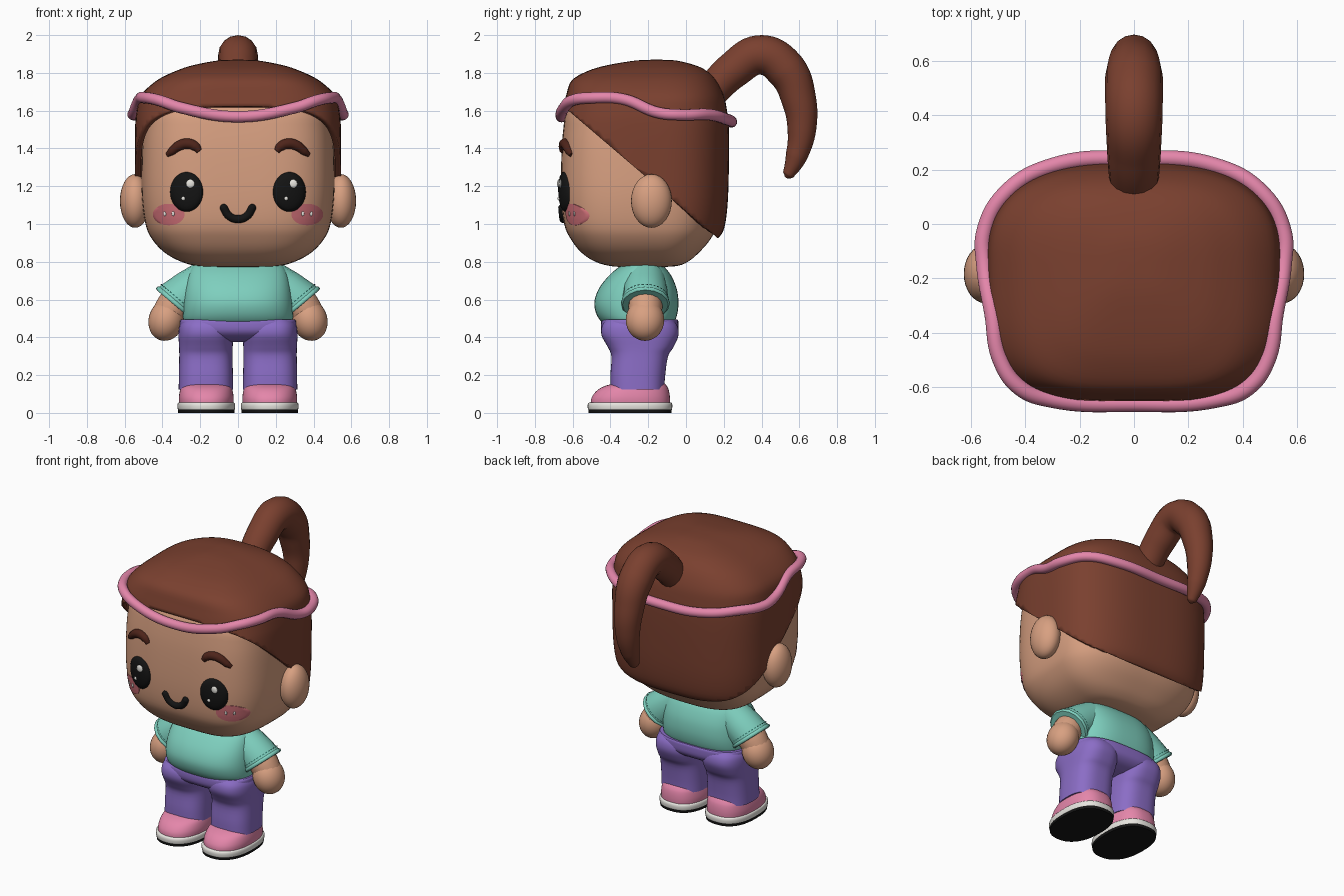
import bpy, bmesh, math
from mathutils import Vector

if "Cube" in bpy.data.objects:
    bpy.data.objects.remove(bpy.data.objects["Cube"])


def material(name, r, g, b):
    m = bpy.data.materials.new(name)
    lin = [(c / 255 / 12.92) if c < 11 else ((c / 255 + 0.055) / 1.055) ** 2.4 for c in (r, g, b)]
    m.diffuse_color = (*lin, 1)
    m.use_nodes = True
    m.node_tree.nodes["Principled BSDF"].inputs["Base Color"].default_value = m.diffuse_color
    return m


SKIN = material("skin", 216, 160, 129)
HAIR = material("brown_hair", 122, 64, 47)
BROW = material("dark_brown", 78, 36, 26)
PINK = material("pink", 228, 134, 170)
CHEEK = material("blush", 208, 112, 120)
TEAL = material("teal", 126, 207, 190)
STITCH = material("dark_teal", 50, 115, 105)
PURPLE = material("purple", 139, 109, 198)
BLACK = material("black", 20, 20, 20)
WHITE = material("white", 232, 230, 224)


def add(name, mesh, mat, angle=45):
    mesh.materials.clear()
    mesh.materials.append(mat)
    mesh.shade_smooth()
    mesh.set_sharp_from_angle(angle=math.radians(angle))
    ob = bpy.data.objects.new(name, mesh)
    bpy.context.collection.objects.link(ob)
    return ob


def from_bm(name, bm, mat, angle=45):
    mesh = bpy.data.meshes.new(name)
    bm.to_mesh(mesh)
    bm.free()
    return add(name, mesh, mat, angle)


def smooth_rows(rows, sub):
    """Catmull-Rom interpolation between profile rows."""
    rows = [Vector(r) for r in rows]
    p = [rows[0]] + rows + [rows[-1]]
    out = []
    for i in range(1, len(p) - 2):
        a, b, c, d = p[i - 1:i + 3]
        for k in range(sub):
            t = k / sub
            out.append(0.5 * (2 * b + (c - a) * t + (2 * a - 5 * b + 4 * c - d) * t * t
                              + (3 * b - a - 3 * c + d) * t ** 3))
    return out + [rows[-1]]


def loft(name, mat, rows, cx=0, yc=None, nf=2.5, nb=2.5, seg=64, sub=4, cut=None, angle=45):
    """Stack of rounded-box sections; a row is (z, half width, front y, back y)."""
    bm = bmesh.new()
    rings = []
    for z, hx, yf, yb in smooth_rows(rows, sub):
        mid = (yf + yb) / 2 if yc is None else min(max(yc, yf + 0.01), yb - 0.01)
        ring = []
        for i in range(seg):
            a = 2 * math.pi * i / seg
            c, s = math.cos(a), math.sin(a)
            n = nf if s < 0 else nb
            x = math.copysign(abs(c) ** (2 / n), c) * hx
            y = abs(s) ** (2 / n) * ((yb - mid) if s > 0 else (yf - mid))
            ring.append(bm.verts.new((cx + x, mid + y, z)))
        rings.append(ring)
    for lo, hi in zip(rings, rings[1:]):
        for i in range(seg):
            j = (i + 1) % seg
            bm.faces.new((lo[i], lo[j], hi[j], hi[i]))
    bm.faces.new(rings[0][::-1])
    bm.faces.new(rings[-1])
    if cut:
        bmesh.ops.bisect_plane(bm, geom=bm.verts[:] + bm.edges[:] + bm.faces[:],
                               plane_co=cut[0], plane_no=cut[1], clear_inner=True)
    return from_bm(name, bm, mat, angle)


def tube(name, mat, pts, radii, closed=False, poly=False, angle=60):
    cu = bpy.data.curves.new(name, 'CURVE')
    cu.dimensions = '3D'
    cu.bevel_depth, cu.bevel_resolution, cu.resolution_u = 1, 6, 10
    cu.use_fill_caps = True
    sp = cu.splines.new('POLY' if poly else 'BEZIER')
    points = sp.points if poly else sp.bezier_points
    points.add(len(pts) - 1)
    for p, co, r in zip(points, pts, radii):
        p.co = (*co, 1) if poly else co
        p.radius = r
        if not poly:
            p.handle_left_type = p.handle_right_type = 'AUTO'
    sp.use_cyclic_u = closed
    tmp = bpy.data.objects.new(name + "_path", cu)
    bpy.context.collection.objects.link(tmp)
    dg = bpy.context.evaluated_depsgraph_get()
    mesh = bpy.data.meshes.new_from_object(tmp.evaluated_get(dg))
    bpy.data.objects.remove(tmp)
    return add(name, mesh, mat, angle)


def ball(name, mat, loc, size, tilt=0, seg=32):
    bm = bmesh.new()
    bmesh.ops.create_uvsphere(bm, u_segments=seg, v_segments=seg // 2, radius=1)
    ob = from_bm(name, bm, mat, 180)
    ob.location, ob.scale, ob.rotation_euler = loc, size, (0, tilt, 0)
    return ob


# Head
head = loft("head", SKIN, [
    (.772, .02, -.28, -.22), (.776, .2, -.39, -.06), (.80, .3, -.48, .01), (.85, .39, -.555, .07),
    (.92, .455, -.61, .13), (1.0, .49, -.645, .165), (1.15, .51, -.66, .19), (1.35, .51, -.66, .195),
    (1.5, .50, -.65, .19), (1.6, .48, -.63, .18), (1.68, .4, -.56, .12), (1.72, .1, -.3, 0)],
    yc=-.15, nf=3.6, nb=2.7, seg=96, angle=180)

# Hair cap, cut along a slanted hairline
hair = loft("hair_cap", HAIR, [
    (.915, .48, -.63, .16), (.97, .52, -.66, .2), (1.1, .54, -.68, .22), (1.3, .545, -.68, .227),
    (1.5, .545, -.675, .227), (1.6, .537, -.655, .217), (1.68, .515, -.635, .2), (1.76, .43, -.605, .16),
    (1.81, .33, -.52, .11), (1.84, .24, -.42, .05), (1.865, .11, -.27, -.05), (1.87, .01, -.17, -.14)],
    yc=-.15, nf=3.6, nb=2.7, seg=96, cut=((0, -.64, 1.615), (0, .854, 1)))
shell = hair.modifiers.new("thickness", 'SOLIDIFY')
shell.thickness, shell.offset = .03, -1

# Ponytail
tube("ponytail", HAIR,
     [(0, .10, 1.66), (0, .25, 1.815), (0, .40, 1.895), (0, .53, 1.815), (0, .597, 1.66),
      (0, .613, 1.5), (0, .585, 1.36), (0, .54, 1.26), (0, .53, 1.245)],
     [.085, .098, .105, .107, .092, .076, .058, .03, .008])

# Wavy headband
half = [(.3, -.645, 1.615), (.42, -.6, 1.655), (.49, -.5, 1.668), (.52, -.33, 1.66), (.55, -.15, 1.59),
        (.55, -.03, 1.578), (.47, .115, 1.58), (.3, .213, 1.555)]
loop = [(0, -.66, 1.568)] + half + [(0, .24, 1.54)] + [(-x, y, z) for x, y, z in reversed(half)]
tube("headband", PINK, loop, [.03] * len(loop), closed=True)

bpy.context.view_layer.update()


def face_y(x, z):
    hit, loc, *_ = head.ray_cast(Vector((x, -2, z)), Vector((0, 1, 0)))
    return loc.y if hit else -.5


def patch(name, mat, x, z, rx, rz, lift, dome):
    """Oval plate laid over the curved face."""
    bm = bmesh.new()
    seg, n = 40, 6
    mid = bm.verts.new((x, face_y(x, z) - lift - dome, z))
    prev = None
    for k in range(1, n + 2):
        f = min(k / n, 1)
        ring = []
        for i in range(seg):
            a = 2 * math.pi * i / seg
            px, pz = x + rx * f * math.cos(a), z + rz * f * math.sin(a)
            off = -.01 if k > n else lift + dome * math.sqrt(1 - f * f)
            ring.append(bm.verts.new((px, face_y(px, pz) - off, pz)))
        for i in range(seg):
            j = (i + 1) % seg
            bm.faces.new((prev[i], prev[j], ring[j], ring[i]) if prev else (mid, ring[i], ring[j]))
        prev = ring
    bmesh.ops.recalc_face_normals(bm, faces=bm.faces)
    if mid.normal.y > 0:
        bmesh.ops.reverse_faces(bm, faces=bm.faces)
    return from_bm(name, bm, mat, 60)


# Smile
smile = [(-.075, 1.085), (-.05, 1.045), (0, 1.026), (.05, 1.045), (.075, 1.085)]
smile = [(x, face_y(x, z), z) for x, z in smile]
tube("smile", BLACK, smile, [.021] * 5)
for end in (smile[0], smile[-1]):
    ball("smile_end", BLACK, end, (.021,) * 3, seg=16)

for s, side in ((-1, "left"), (1, "right")):
    # Face details
    patch(side + "_eye", BLACK, s * .272, 1.17, .087, .105, .005, .022)
    for dx, dz, r in ((.02, .043, .023), (-.017, -.035, .011)):
        x, z = s * .272 + dx, 1.17 + dz
        ball(side + "_eye_glint", WHITE, (x, face_y(x, z) - .024, z), (r, .009, r), seg=16)
    patch(side + "_cheek", CHEEK, s * .367, 1.05, .084, .057, .004, 0)
    for dx in (-.022, .022):
        x = s * .365 + dx
        ball(side + "_cheek_dot", WHITE, (x, face_y(x, 1.055) - .004, 1.055), (.008, .006, .013), seg=12)
    brow = [(.205, 1.385), (.225, 1.41), (.265, 1.425), (.31, 1.415), (.35, 1.385), (.375, 1.365)]
    tube(side + "_eyebrow", BROW, [(s * x, face_y(x, z), z) for x, z in brow],
         [.016, .025, .028, .027, .022, .012])
    ball(side + "_ear", SKIN, (s * .545, -.183, 1.122), (.08, .108, .142))

    # Sleeve with hem and stitching
    start, end = Vector((s * .16, -.215, .71)), Vector((s * .335, -.215, .577))
    axis = Vector((s * .64, 0, -.76))
    tube(side + "_sleeve", TEAL, [start, (start + end) / 2, end - axis * .01, end],
         [.105, .118, .121, .121], poly=True)
    tube(side + "_sleeve_hem", TEAL, [end - axis * .018, end - axis * .01, end, end + axis * .006],
         [.121, .129, .129, .121], poly=True)
    bm = bmesh.new()
    u, v = axis.cross(Vector((0, 1, 0))).normalized(), Vector((0, 1, 0))
    for i in range(36):
        a0, a1 = (2 * math.pi * (i + d) / 36 for d in (0, .6))
        c = end - axis * .036
        bm.faces.new([bm.verts.new(c + (u * math.cos(a) + v * math.sin(a)) * .1225 + axis * h)
                      for a, h in ((a0, 0), (a1, 0), (a1, .006), (a0, .006))])
    from_bm(side + "_sleeve_stitches", bm, STITCH)

    # Arm and hand
    tube(side + "_forearm", SKIN, [(s * .3, -.215, .62), (s * .345, -.215, .56), (s * .38, -.215, .5)],
         [.09, .09, .085])
    ball(side + "_hand", SKIN, (s * .379, -.217, .492), (.094, .102, .112), tilt=-s * .3)

    # Trouser leg
    loft(side + "_leg", PURPLE, [
        (.125, .144, -.40, -.115), (.2, .143, -.40, -.11), (.3, .141, -.395, -.095),
        (.35, .142, -.415, -.065), (.41, .145, -.447, -.04), (.46, .14, -.445, -.045), (.495, .12, -.42, -.07)],
        cx=s * .17, nf=2.7, nb=2.7)

    # Shoe
    loft(side + "_shoe", PINK, [
        (.045, .143, -.505, -.085), (.08, .145, -.5, -.085), (.115, .14, -.475, -.09),
        (.14, .132, -.435, -.1), (.158, .115, -.37, -.12), (.163, .06, -.3, -.18)], cx=s * .168, nf=2.3)
    loft(side + "_sole", WHITE, [
        (.018, .15, -.518, -.075), (.024, .152, -.52, -.073), (.048, .152, -.52, -.073),
        (.055, .146, -.512, -.08)], cx=s * .168, nf=2.3, sub=2)
    loft(side + "_tread", BLACK, [(0, .149, -.515, -.077), (.02, .15, -.518, -.075)],
         cx=s * .168, nf=2.3, sub=1)

# Shirt body
loft("shirt", TEAL, [
    (.472, .25, -.42, -.08), (.485, .285, -.45, -.06), (.53, .292, -.477, -.045), (.59, .29, -.485, -.04),
    (.66, .282, -.46, -.05), (.73, .265, -.405, -.08), (.78, .235, -.345, -.12), (.80, .19, -.32, -.14)],
    nf=2.5, nb=2.7)

# Trouser hips
loft("hips", PURPLE, [
    (.375, .12, -.34, -.14), (.395, .24, -.405, -.08), (.43, .3, -.445, -.045),
    (.48, .308, -.45, -.04), (.495, .302, -.44, -.045)], nf=3, nb=3)
